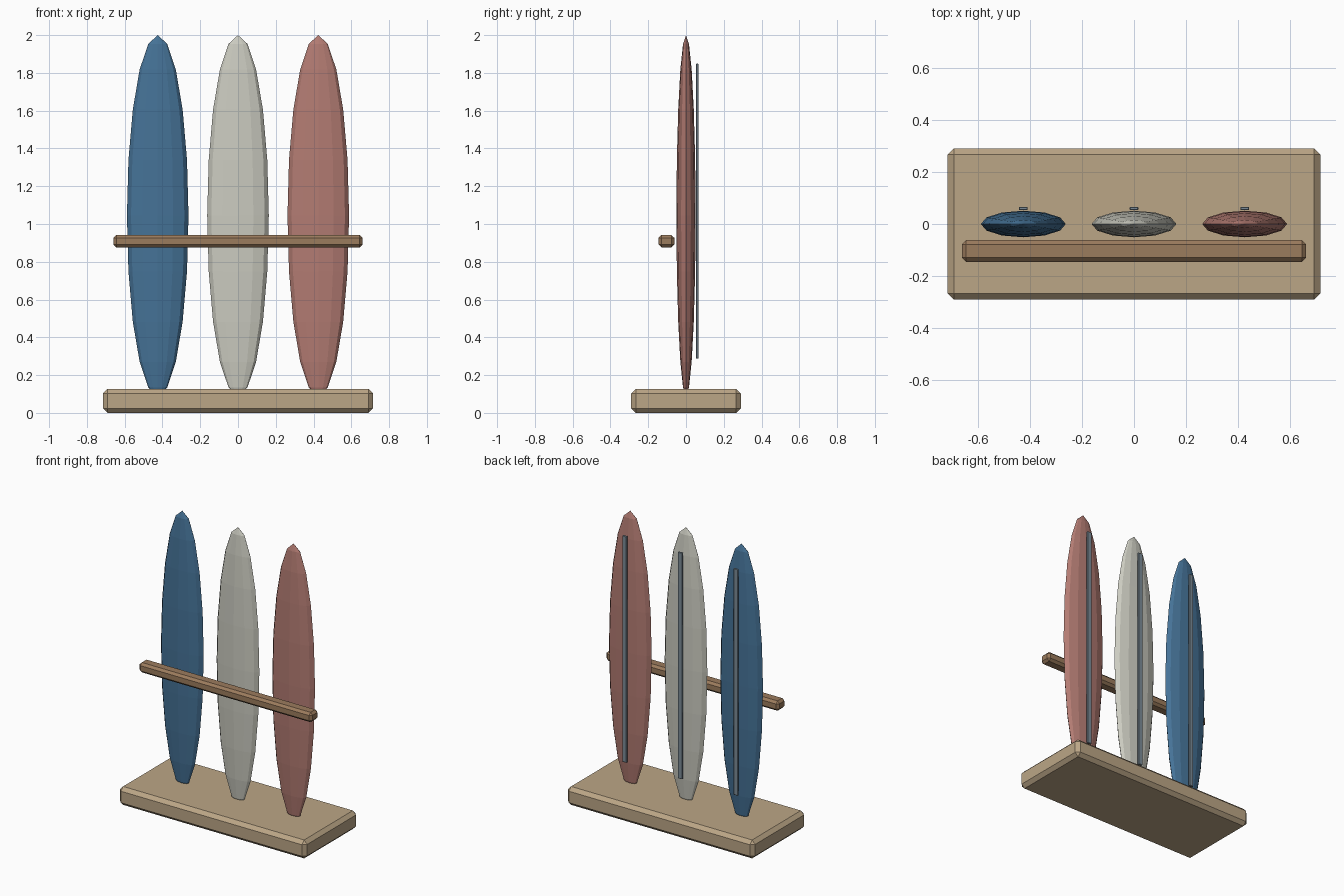
import bpy

if "Cube" in bpy.data.objects:
    bpy.data.objects.remove(bpy.data.objects["Cube"])


def material(name, rgb):
    m = bpy.data.materials.new(name)
    m.diffuse_color = (*rgb, 1)
    m.use_nodes = True
    m.node_tree.nodes["Principled BSDF"].inputs["Base Color"].default_value = m.diffuse_color
    return m


def box(name, lo, hi, chamfer, mat):
    """Chamfered box between two opposite corners."""
    bpy.ops.mesh.primitive_cube_add(size=1, location=[(a + b) / 2 for a, b in zip(lo, hi)])
    ob = bpy.context.object
    ob.name = name
    ob.scale = [b - a for a, b in zip(lo, hi)]
    bpy.ops.object.transform_apply(location=False, rotation=False, scale=True)
    if chamfer:
        bev = ob.modifiers.new("chamfer", 'BEVEL')
        bev.width = chamfer
        bev.segments = 1
    ob.data.materials.append(mat)
    return ob


light_wood = material("light_wood", (0.50, 0.38, 0.24))
dark_wood = material("dark_wood", (0.33, 0.20, 0.11))
strip_grey = material("strip_grey", (0.20, 0.26, 0.31))
colours = {
    "blue": (0.06, 0.17, 0.31),
    "cream": (0.60, 0.60, 0.53),
    "red": (0.45, 0.20, 0.17),
}

# Base plank and front rail
box("base", (-0.715, -0.29, 0), (0.715, 0.29, 0.127), 0.024, light_wood)
box("front_rail", (-0.66, -0.145, 0.875), (0.66, -0.062, 0.943), 0.016, dark_wood)

# Three low-poly boards, tips sunk in the base, each with a strip on the back
for i, (colour, rgb) in enumerate(colours.items()):
    x = (i - 1) * 0.425
    bpy.ops.mesh.primitive_uv_sphere_add(segments=12, ring_count=10, radius=1,
                                         location=(x, 0, 1.044))
    board = bpy.context.object
    board.name = colour + "_board"
    board.scale = (0.163, 0.051, 0.956)
    bpy.ops.object.transform_apply(location=False, rotation=False, scale=True)
    board.data.materials.append(material(colour, rgb))
    box(colour + "_back_strip", (x - 0.017, 0.053, 0.287), (x + 0.017, 0.066, 1.85),
        0.003, strip_grey)
